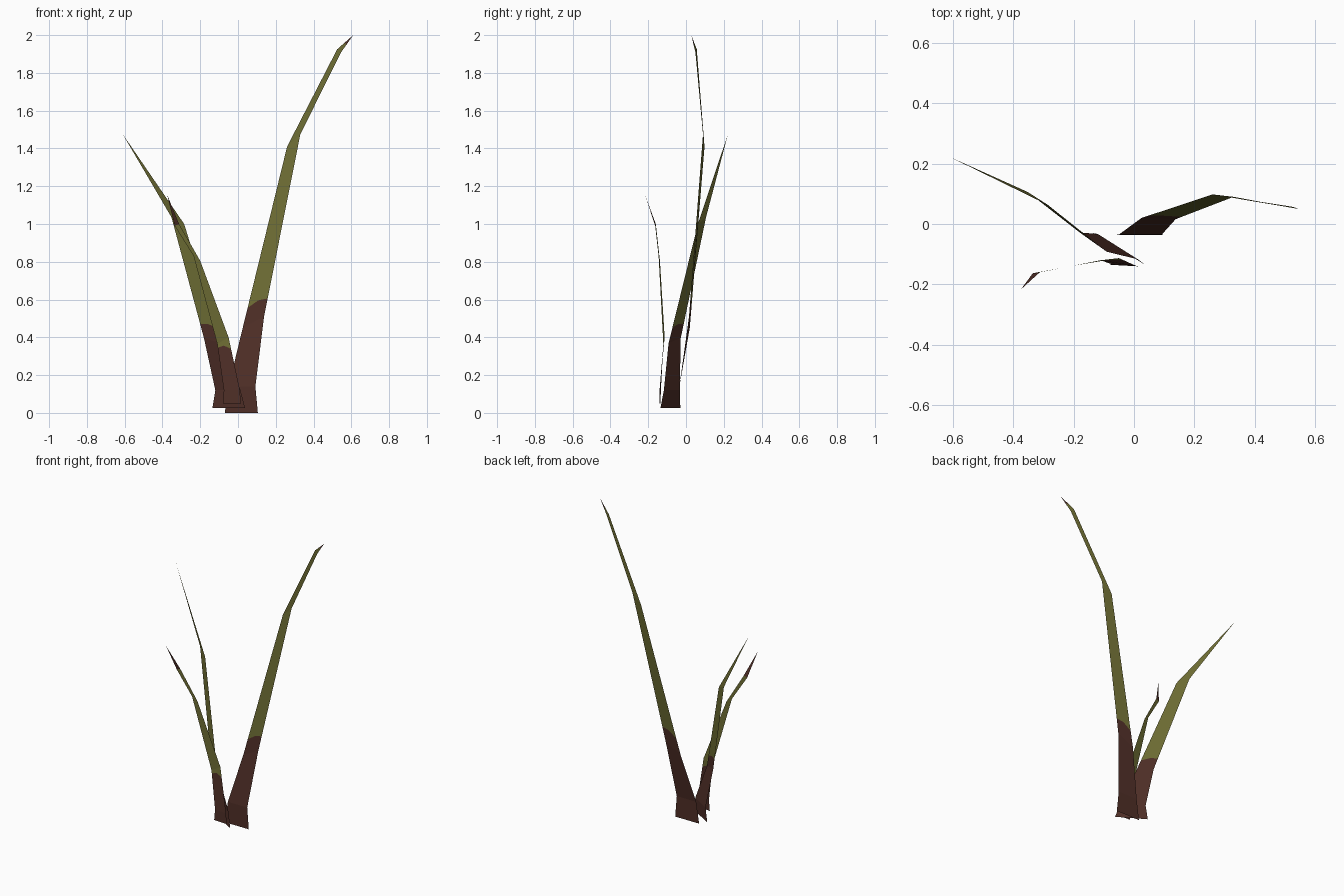
import bpy

if "Cube" in bpy.data.objects:
    bpy.data.objects.remove(bpy.data.objects["Cube"])


def material(name, rgb):
    m = bpy.data.materials.new(name)
    m.diffuse_color = (*rgb, 1)
    m.use_nodes = True
    m.node_tree.nodes["Principled BSDF"].inputs["Base Color"].default_value = m.diffuse_color
    return m


olive = material("olive green", (0.155, 0.152, 0.034))
brown = material("dark brown", (0.078, 0.028, 0.020))


def mix(a, b, t):
    return tuple(p + (q - p) * t for p, q in zip(a, b))


def split(low, high, t_left, t_mid, t_right):
    """Colour boundary across a blade segment, arched in the middle."""
    return [mix(low[0], high[0], t_left),
            mix(mix(low[0], low[-1], .5), mix(high[0], high[-1], .5), t_mid),
            mix(low[-1], high[-1], t_right)]


def blade(name, rows, brown_segments):
    """Flat ribbon: each row runs left to right, the last row is the tip."""
    verts, faces, ids = [], [], []
    for row in rows:
        ids.append(list(range(len(verts), len(verts) + len(row))))
        verts += row
    for low, high in zip(ids, ids[1:]):
        faces.append(low + high[::-1])
    me = bpy.data.meshes.new(name)
    me.from_pydata(verts, [], faces)
    me.materials.append(olive)
    me.materials.append(brown)
    for i, p in enumerate(me.polygons):
        p.material_index = int(i in brown_segments)
    ob = bpy.data.objects.new(name, me)
    bpy.context.collection.objects.link(ob)


# Tall blade leaning right
r = [[(-.07, -.037, 0), (.105, -.037, 0)],
     [(-.05, -.035, .14), (.092, -.035, .14)],
     [(.025, .02, .45), (.138, .016, .51)],
     [(.26, .098, 1.41), (.33, .09, 1.475)],
     [(.525, .057, 1.925), (.545, .05, 1.908)],
     [(.61, .028, 2)]]
blade("tall_blade", r[:3] + [split(r[2], r[3], .11, .12, .10)] + r[3:5]
      + [split(r[4], r[5], .35, .5, .35)] + r[5:], {0, 1, 2, 6})

# Middle blade leaning left and back
r = [[(-.135, -.03, .027), (.037, -.135, .027)],
     [(-.12, -.033, .12), (.013, -.117, .12)],
     [(-.18, -.028, .395), (-.09, -.092, .37)],
     [(-.352, .106, 1.035), (-.285, .063, 1.0)],
     [(-.61, .222, 1.475)]]
blade("middle_blade", r[:3] + [split(r[2], r[3], .12, .14, .13)] + r[3:],
      {0, 1, 2})

# Small blade leaning left and forward, with a withered tip
r = [[(-.08, -.135, .05), (.015, -.14, .05)],
     [(-.075, -.133, .12), (.01, -.14, .12)],
     [(-.11, -.12, .365), (-.05, -.113, .40)],
     [(-.235, -.145, .83), (-.2, -.138, .805)],
     [(-.335, -.163, .99), (-.312, -.16, 1.0)],
     [(-.375, -.217, 1.155)]]
blade("small_blade", r[:2] + [split(r[1], r[2], .92, .90, .78)] + r[2:],
      {0, 1, 5})
